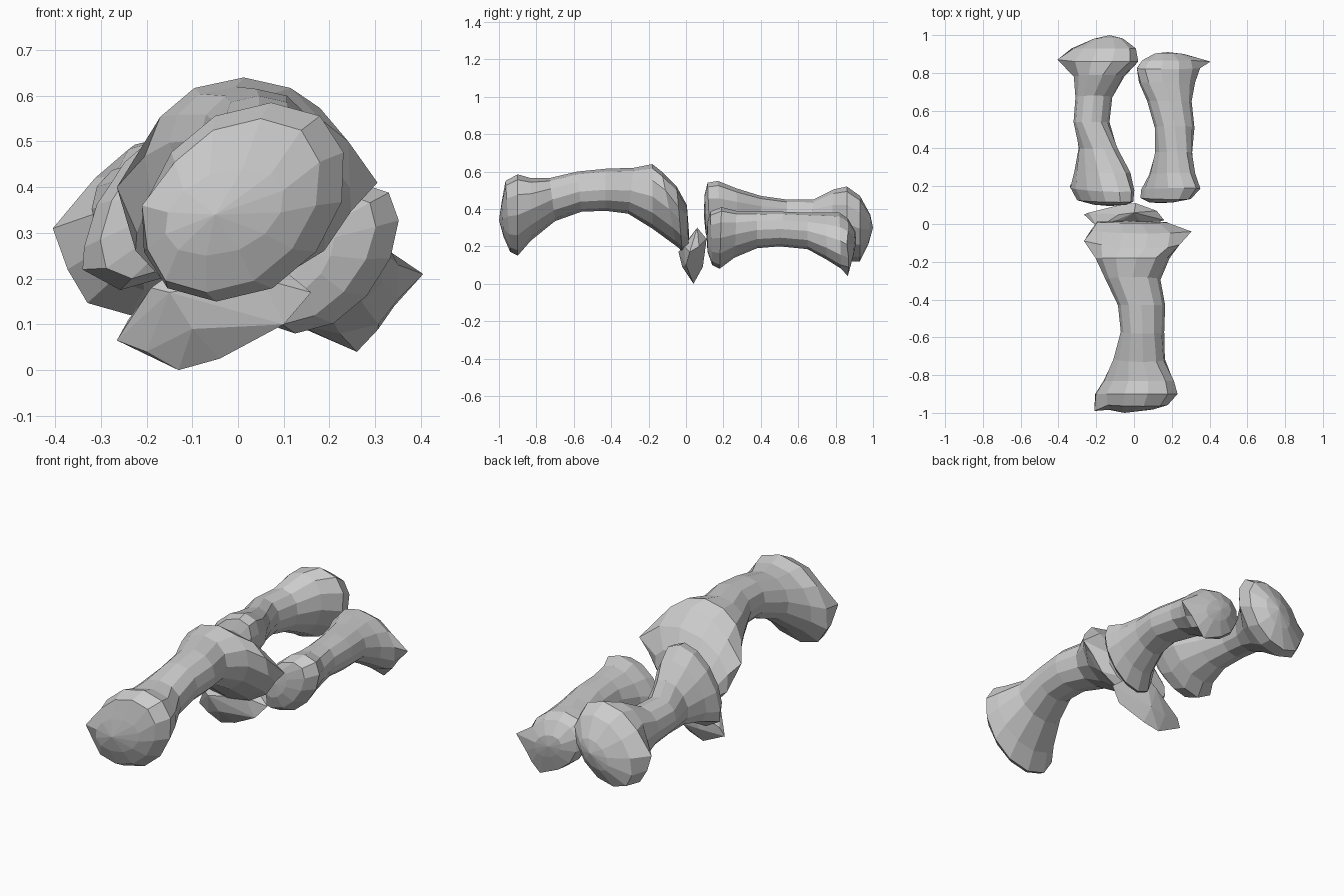
import bpy, bmesh, math
from mathutils import Vector

SIDES = 12


def finish(name, bm):
    bmesh.ops.recalc_face_normals(bm, faces=bm.faces)
    mesh = bpy.data.meshes.new(name)
    bm.to_mesh(mesh)
    bm.free()
    obj = bpy.data.objects.new(name, mesh)
    bpy.context.collection.objects.link(obj)


def bone(name, rings, tips, spurs):
    """Loft rings (top y, top z, bottom y, bottom z, min x, max x, lean),
    close both ends with a fan to a tip, then pull out spurs."""
    bm = bmesh.new()
    loops = []
    for ty, tz, by, bz, x0, x1, lean in rings:
        top, bot = Vector((0, ty, tz)), Vector((0, by, bz))
        mid, half = (top + bot) / 2, (top - bot) / 2
        w = (x1 - x0) / 2
        r = math.sqrt(max(w * w - lean * lean, 0.0001))
        loop = []
        for i in range(SIDES):
            t = 2 * math.pi * i / SIDES
            c, s = math.cos(t), math.sin(t)
            c = math.copysign(abs(c) ** 0.9, c)
            p = mid + half * s
            p.x = (x0 + x1) / 2 + r * c + lean * s
            loop.append(bm.verts.new(p))
        loops.append(loop)
    for a, b in zip(loops, loops[1:]):
        for i in range(SIDES):
            j = (i + 1) % SIDES
            bm.faces.new((a[i], a[j], b[j], b[i]))
    for s in spurs:
        target = Vector(s)
        min(bm.verts, key=lambda v: (v.co - target).length).co = target
    for loop, tip in zip((loops[0], loops[-1]), tips):
        v = bm.verts.new(tip)
        for i in range(SIDES):
            bm.faces.new((loop[i], loop[(i + 1) % SIDES], v))
    finish(name, bm)


# Long front bone, arching down into its wide base
bone("front_bone", [
    (-.985, .44, -.975, .25, -.16, .10, .04),
    (-.965, .55, -.94, .17, -.20, .18, .06),
    (-.90, .585, -.90, .15, -.21, .235, .06),
    (-.83, .565, -.83, .23, -.165, .215, .05),
    (-.73, .565, -.70, .335, -.11, .165, .02),
    (-.58, .60, -.56, .385, -.07, .16, 0),
    (-.43, .615, -.43, .39, -.085, .165, 0),
    (-.28, .62, -.31, .375, -.15, .14, 0),
    (-.18, .64, -.18, .295, -.205, .19, .02),
    (-.13, .60, -.05, .20, -.23, .25, .05),
    (-.05, .52, -.02, .175, -.23, .255, .06),
    (.005, .42, .015, .19, -.20, .18, .05),
], [(-.05, -1.0, .34), (-.02, .015, .29)],
    [(.305, -.04, .41), (-.21, -.99, .36), (-.265, -.09, .40)])

# Rear bone on the left
bone("rear_left_bone", [
    (.10, .48, .105, .27, -.22, -.04, .03),
    (.115, .54, .13, .20, -.30, -.005, .08),
    (.17, .55, .20, .175, -.335, .0, .09),
    (.27, .51, .28, .22, -.315, -.02, .06),
    (.40, .47, .40, .25, -.295, -.085, .03),
    (.54, .45, .54, .255, -.32, -.13, 0),
    (.68, .45, .66, .23, -.31, -.115, 0),
    (.79, .505, .77, .175, -.32, -.05, .02),
    (.86, .52, .86, .12, -.375, .025, .06),
    (.93, .47, .93, .12, -.33, .01, .06),
    (.985, .37, .975, .21, -.22, -.06, .03),
], [(-.13, .095, .37), (-.13, 1.0, .30)],
    [(-.405, .87, .31), (-.34, .20, .22)])

# Rear bone on the right, lying lower, its far end leaning the other way
bone("rear_right_bone", [
    (.115, .33, .115, .17, .08, .21, .03),
    (.13, .385, .14, .10, .035, .30, .07),
    (.19, .41, .18, .08, .04, .35, .07),
    (.27, .39, .26, .14, .08, .325, .04),
    (.38, .385, .38, .19, .11, .31, .02),
    (.52, .385, .50, .20, .11, .32, 0),
    (.65, .38, .65, .185, .07, .305, 0),
    (.75, .38, .75, .13, .025, .325, -.02),
    (.82, .38, .83, .08, .01, .355, -.04),
    (.865, .35, .87, .07, .04, .345, -.04),
    (.905, .28, .895, .15, .11, .27, -.03),
], [(.14, .11, .25), (.18, .91, .22)],
    [(.405, .86, .21), (.26, .865, .04)])

# Small wedge-shaped bone under the middle joint
bm = bmesh.new()
for p in [(-.265, .05, .065), (-.20, .03, .04), (-.13, .04, 0), (-.04, .03, .025),
          (.10, .0, .10), (.16, .02, .17), (.12, .07, .20), (-.19, -.02, .18),
          (-.15, -.04, .17), (.05, -.01, .20), (.0, .06, .30), (-.08, .05, .26),
          (.01, .11, .24), (-.06, .105, .20), (-.04, .09, .09), (-.14, .08, .08),
          (-.24, .06, .11), (-.10, -.02, .09)]:
    bm.verts.new(p)
bmesh.ops.convex_hull(bm, input=bm.verts)
bmesh.ops.delete(bm, geom=[v for v in bm.verts if not v.link_faces], context='VERTS')
finish("small_joint_bone", bm)
